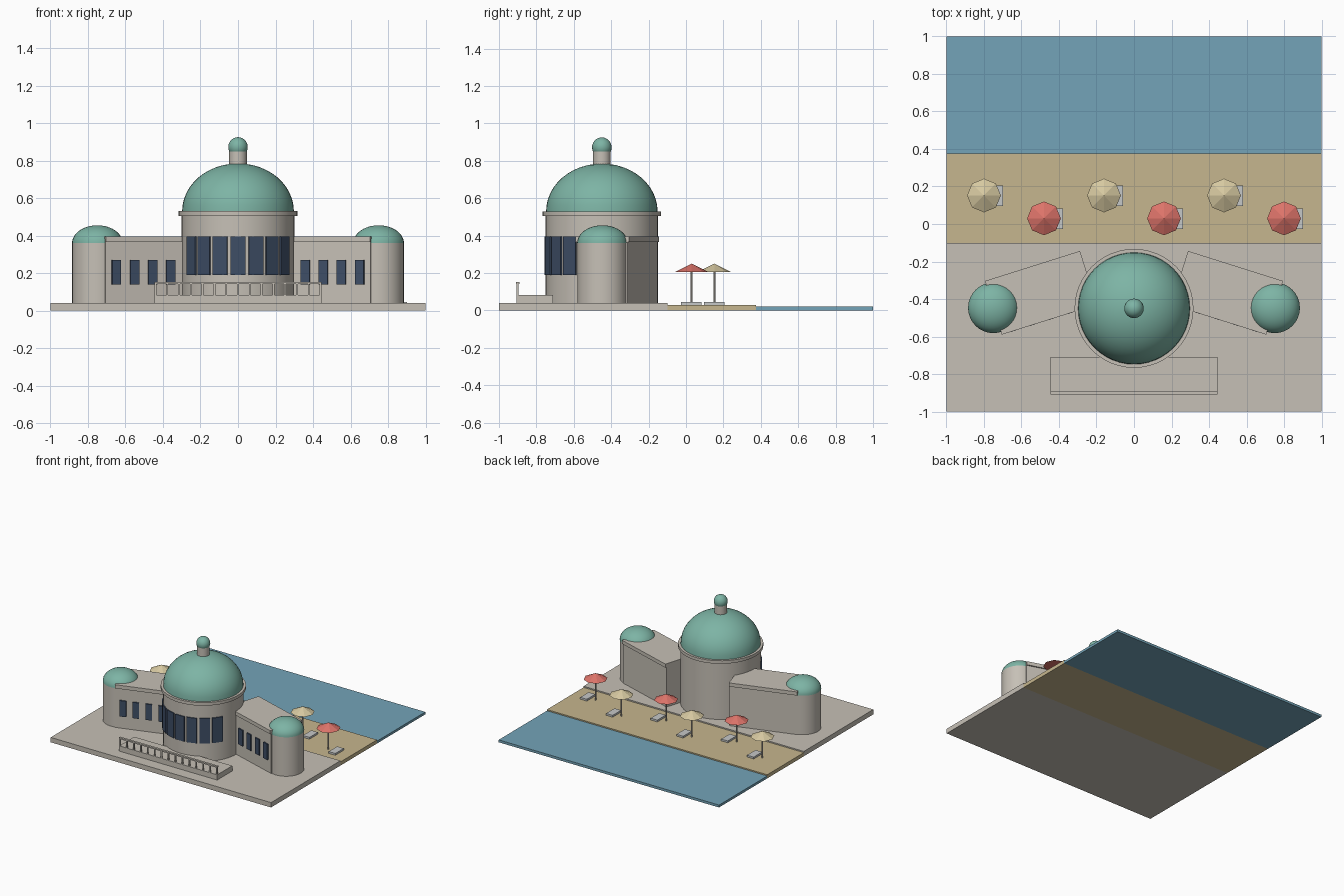
import bpy, bmesh
from math import sin, cos, pi, radians, atan2
from mathutils import Matrix, Vector

if "Cube" in bpy.data.objects:
    bpy.data.objects.remove(bpy.data.objects["Cube"], do_unlink=True)


def material(name, r, g, b):
    lin = [(c / 255 / 12.92) if c < 11 else ((c / 255 + 0.055) / 1.055) ** 2.4 for c in (r, g, b)]
    m = bpy.data.materials.new(name)
    m.use_nodes = True
    m.diffuse_color = (*lin, 1)
    m.node_tree.nodes["Principled BSDF"].inputs["Base Color"].default_value = (*lin, 1)
    return m


stone = material("stone", 198, 192, 182)
copper = material("green_copper", 125, 180, 165)
glass = material("dark_glass", 62, 78, 102)
sand = material("sand", 198, 182, 142)
water = material("water", 116, 164, 184)
red = material("red_canvas", 220, 115, 105)
cream = material("cream_canvas", 214, 200, 160)
grey = material("light_grey", 198, 200, 200)


def finish(name, bm, mat, smooth=False):
    bmesh.ops.recalc_face_normals(bm, faces=bm.faces)
    me = bpy.data.meshes.new(name)
    bm.to_mesh(me)
    bm.free()
    me.materials.append(mat)
    ob = bpy.data.objects.new(name, me)
    bpy.context.collection.objects.link(ob)
    if smooth:
        bpy.ops.object.select_all(action='DESELECT')
        ob.select_set(True)
        bpy.context.view_layer.objects.active = ob
        bpy.ops.object.shade_smooth_by_angle(angle=radians(35))
    return ob


def box(name, mat, center, size, z0, z1, turn=0):
    """Upright box: plan centre, plan size, height range, turn about z."""
    bm = bmesh.new()
    bmesh.ops.create_cube(bm, size=1)
    mx = (Matrix.Translation((center[0], center[1], (z0 + z1) / 2))
          @ Matrix.Rotation(turn, 4, 'Z')
          @ Matrix.Diagonal((size[0], size[1], z1 - z0, 1)))
    bmesh.ops.transform(bm, matrix=mx, verts=bm.verts)
    return finish(name, bm, mat)


def cone(name, mat, center, r0, r1, z0, z1, sides=48, smooth=True):
    bm = bmesh.new()
    bmesh.ops.create_cone(bm, cap_ends=True, segments=sides, radius1=r0, radius2=r1, depth=z1 - z0)
    bmesh.ops.translate(bm, verts=bm.verts, vec=(center[0], center[1], (z0 + z1) / 2))
    return finish(name, bm, mat, smooth)


def dome(name, mat, center, r, z, height, whole=False, sides=32):
    bm = bmesh.new()
    bmesh.ops.create_uvsphere(bm, u_segments=sides, v_segments=24, radius=1)
    if not whole:
        bmesh.ops.delete(bm, geom=[v for v in bm.verts if v.co.z < -0.01], context='VERTS')
    mx = Matrix.Translation((*center, z)) @ Matrix.Diagonal((r, r, height, 1))
    bmesh.ops.transform(bm, matrix=mx, verts=bm.verts)
    return finish(name, bm, mat, True)


# Ground strips
box("plaza", stone, (0, -0.55), (2, 0.9), 0, 0.04)
box("beach", sand, (0, 0.1375), (2, 0.475), 0, 0.03)
box("sea", water, (0, 0.6875), (2, 0.625), 0, 0.02)

# Central rotunda
hub = Vector((0, -0.45))
cone("rotunda_drum", stone, hub, 0.3, 0.3, 0.04, 0.51)
cone("rotunda_cornice", stone, hub, 0.317, 0.317, 0.505, 0.53)
dome("main_dome", copper, hub, 0.298, 0.53, 0.255, sides=48)
cone("lantern", stone, hub, 0.047, 0.047, 0.77, 0.87, 24)
dome("lantern_cap", copper, hub, 0.052, 0.872, 0.053, whole=True, sides=24)
for i in range(-3, 4):
    a = i * radians(18.5)
    p = hub + 0.299 * Vector((sin(a), -cos(a)))
    box("rotunda_window", glass, p, (0.08, 0.016), 0.19, 0.395, a)

# Angled wings with round end towers
for side in (-1, 1):
    tower = Vector((0.75 * side, -0.447))
    inner = Vector((0.243 * side, -0.287))
    along = (inner - tower).normalized()
    front = Vector((along.y, -along.x)) * -side
    length = (inner - tower).length
    turn = atan2(along.y, along.x)
    mid = (tower + inner) / 2
    box("wing_body", stone, mid, (length, 0.28), 0.04, 0.37, turn)
    box("wing_roof", stone, mid, (length, 0.3), 0.365, 0.395, turn)
    cone("end_tower", stone, tower, 0.134, 0.134, 0.04, 0.362)
    dome("end_dome", copper, tower, 0.135, 0.36, 0.095)
    for i in range(4):
        p = tower + along * (0.061 + 0.101 * i) + front * 0.1425
        box("wing_window", glass, p, (0.05, 0.016), 0.14, 0.27, turn)

# Front terrace with balustrade
box("terrace", stone, (0, -0.8075), (0.89, 0.195), 0.04, 0.083)
box("terrace_rail", stone, (0, -0.9), (0.89, 0.018), 0.142, 0.153)
for i in range(15):
    box("baluster", stone, (-0.44 + 0.88 * i / 14, -0.9), (0.01, 0.01), 0.08, 0.145)

# Beach parasols and loungers
for i in range(6):
    x, y = -0.8 + 0.32 * i, 0.03 if i % 2 else 0.152
    cone("parasol_pole", stone, (x, y), 0.006, 0.006, 0.03, 0.225, 8)
    cone("parasol_canopy", red if i % 2 else cream, (x, y), 0.09, 0, 0.205, 0.25, 8, False)
    box("lounger", grey, (x + 0.072, y - 0.002), (0.06, 0.11), 0.03, 0.045)
